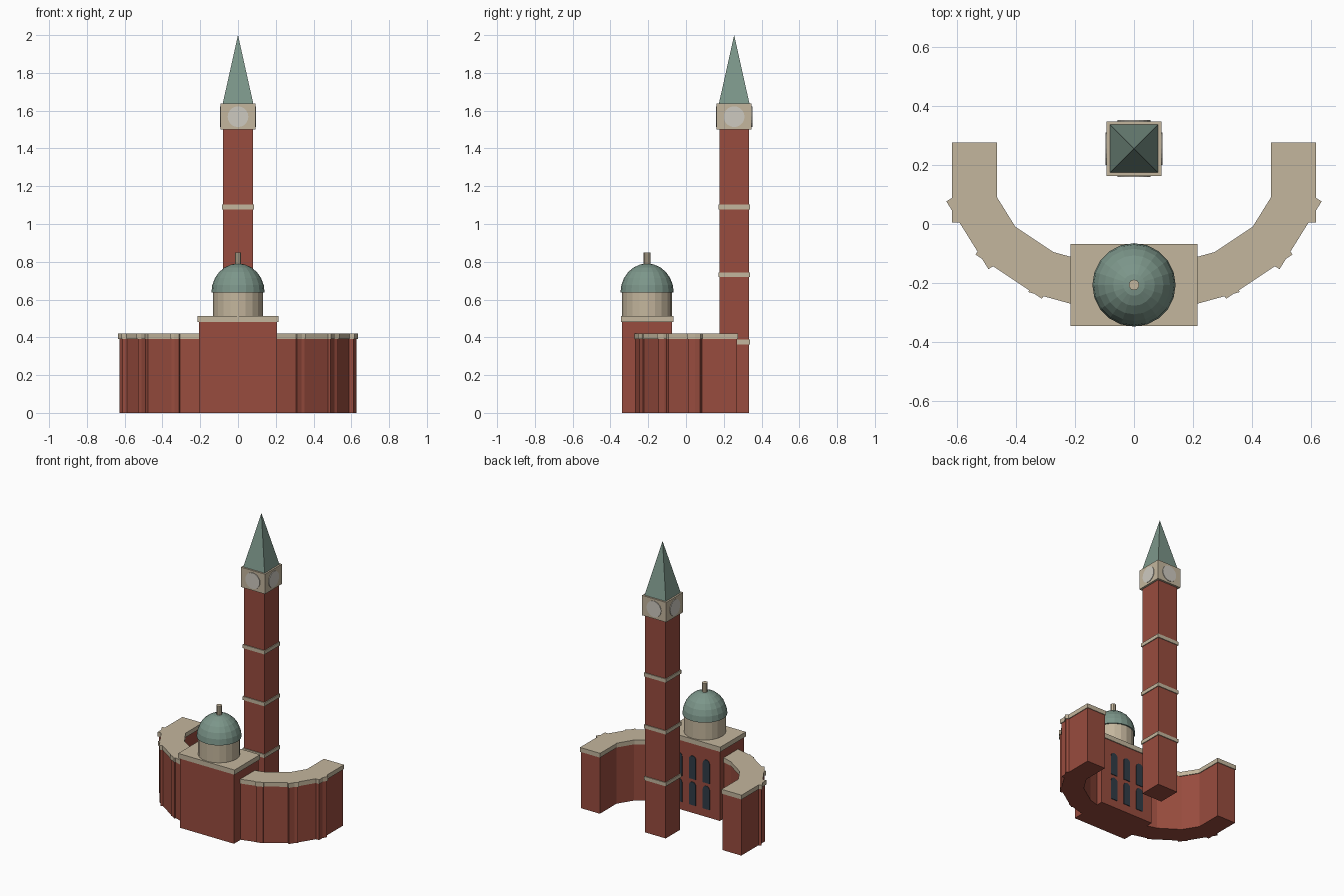
import bpy, bmesh, math
from mathutils import Matrix, Vector

if "Cube" in bpy.data.objects:
    bpy.data.objects.remove(bpy.data.objects["Cube"])


def material(name, rgb):
    m = bpy.data.materials.new(name)
    lin = [((c / 255 + 0.055) / 1.055) ** 2.4 for c in rgb]
    m.diffuse_color = (*lin, 1)
    m.use_nodes = True
    m.node_tree.nodes["Principled BSDF"].inputs["Base Color"].default_value = m.diffuse_color
    return m


BRICK = material("red_brick", (152, 76, 62))
STONE = material("pale_stone", (196, 182, 157))
COPPER = material("green_copper", (124, 150, 138))
DIAL = material("dial_white", (206, 202, 192))
GLASS = material("dark_glass", (48, 60, 70))


def finish(name, bm, mat):
    bmesh.ops.recalc_face_normals(bm, faces=bm.faces)
    me = bpy.data.meshes.new(name)
    bm.to_mesh(me)
    bm.free()
    me.materials.append(mat)
    ob = bpy.data.objects.new(name, me)
    bpy.context.collection.objects.link(ob)
    return ob


def box(name, cx, cy, sx, sy, z0, z1, mat, turn=0.0):
    bm = bmesh.new()
    bmesh.ops.create_cube(bm, size=1)
    bm.transform(Matrix.Translation((cx, cy, (z0 + z1) / 2))
                 @ Matrix.Rotation(turn, 4, 'Z')
                 @ Matrix.Diagonal((sx, sy, z1 - z0, 1)))
    return finish(name, bm, mat)


def cone(name, cx, cy, r1, r2, z0, z1, sides, mat, turn=0.0):
    bm = bmesh.new()
    bmesh.ops.create_cone(bm, cap_ends=True, segments=sides,
                          radius1=r1, radius2=r2, depth=z1 - z0)
    bm.transform(Matrix.Translation((cx, cy, (z0 + z1) / 2))
                 @ Matrix.Rotation(turn, 4, 'Z'))
    return finish(name, bm, mat)


# Curved range: overlapping straight blocks set along a half ellipse
A, B, CY = 0.54, 0.36, 0.14
for i in range(9):
    t = math.pi * i / 8
    x, y = A * math.cos(t), CY - B * math.sin(t)
    turn = math.atan2(-B * math.cos(t), -A * math.sin(t))
    box(f"wing_block_{i}", x, y, 0.26, 0.143, 0, 0.39, BRICK, turn)
    box(f"wing_parapet_{i}", x, y, 0.27, 0.153, 0.39, 0.42, STONE, turn)

# Central hall
HY = -0.206
box("hall", 0, HY, 0.414, 0.266, 0, 0.48, BRICK)
box("hall_cornice", 0, HY, 0.43, 0.278, 0.48, 0.513, STONE)

# Drum, dome and finial
cone("drum", 0, HY, 0.132, 0.132, 0.51, 0.64, 20, STONE)
bm = bmesh.new()
bmesh.ops.create_uvsphere(bm, u_segments=20, v_segments=12, radius=1)
bmesh.ops.bisect_plane(bm, geom=bm.verts[:] + bm.edges[:] + bm.faces[:],
                       plane_co=(0, 0, 0), plane_no=(0, 0, -1),
                       dist=1e-4, clear_outer=True)
bmesh.ops.holes_fill(bm, edges=[e for e in bm.edges if e.is_boundary])
bm.transform(Matrix.Translation((0, HY, 0.637)) @ Matrix.Diagonal((0.141, 0.141, 0.154, 1)))
finish("dome", bm, COPPER)
cone("finial", 0, HY, 0.018, 0.018, 0.77, 0.85, 10, STONE)

# Arched windows facing the court
WALL_Y = HY + 0.133
for row, z0 in enumerate((0.055, 0.235)):
    for col in (-1, 0, 1):
        r, h = 0.026, 0.134
        pts = [(-r, 0), (r, 0)]
        pts += [(r * math.cos(math.pi * k / 8), h + r * math.sin(math.pi * k / 8)) for k in range(9)]
        bm = bmesh.new()
        f = bm.faces.new([bm.verts.new((col * 0.105 + px, WALL_Y - 0.004, z0 + pz)) for px, pz in pts])
        ext = bmesh.ops.extrude_face_region(bm, geom=[f])
        bmesh.ops.translate(bm, vec=Vector((0, 0.008, 0)),
                            verts=[v for v in ext["geom"] if isinstance(v, bmesh.types.BMVert)])
        finish(f"window_{row}_{col + 1}", bm, GLASS)

# Clock tower
TY = 0.255
box("tower_shaft", 0, TY, 0.157, 0.157, 0, 1.5, BRICK)
for i, z in enumerate((0.375, 0.732, 1.09)):
    box(f"tower_band_{i}", 0, TY, 0.168, 0.168, z - 0.0125, z + 0.0125, STONE)
box("clock_stage", 0, TY, 0.185, 0.185, 1.5, 1.637, STONE)
cone("spire", 0, TY, 0.081 * math.sqrt(2), 0, 1.637, 2.0, 4, COPPER, math.pi / 4)

# Clock dials on all four sides
for i in range(4):
    bm = bmesh.new()
    bmesh.ops.create_cone(bm, cap_ends=True, segments=20, radius1=0.055, radius2=0.055, depth=0.008)
    bm.transform(Matrix.Translation((0, TY, 1.568)) @ Matrix.Rotation(i * math.pi / 2, 4, 'Z')
                 @ Matrix.Translation((0, -0.0925, 0)) @ Matrix.Rotation(math.pi / 2, 4, 'X'))
    finish(f"clock_dial_{i}", bm, DIAL)
